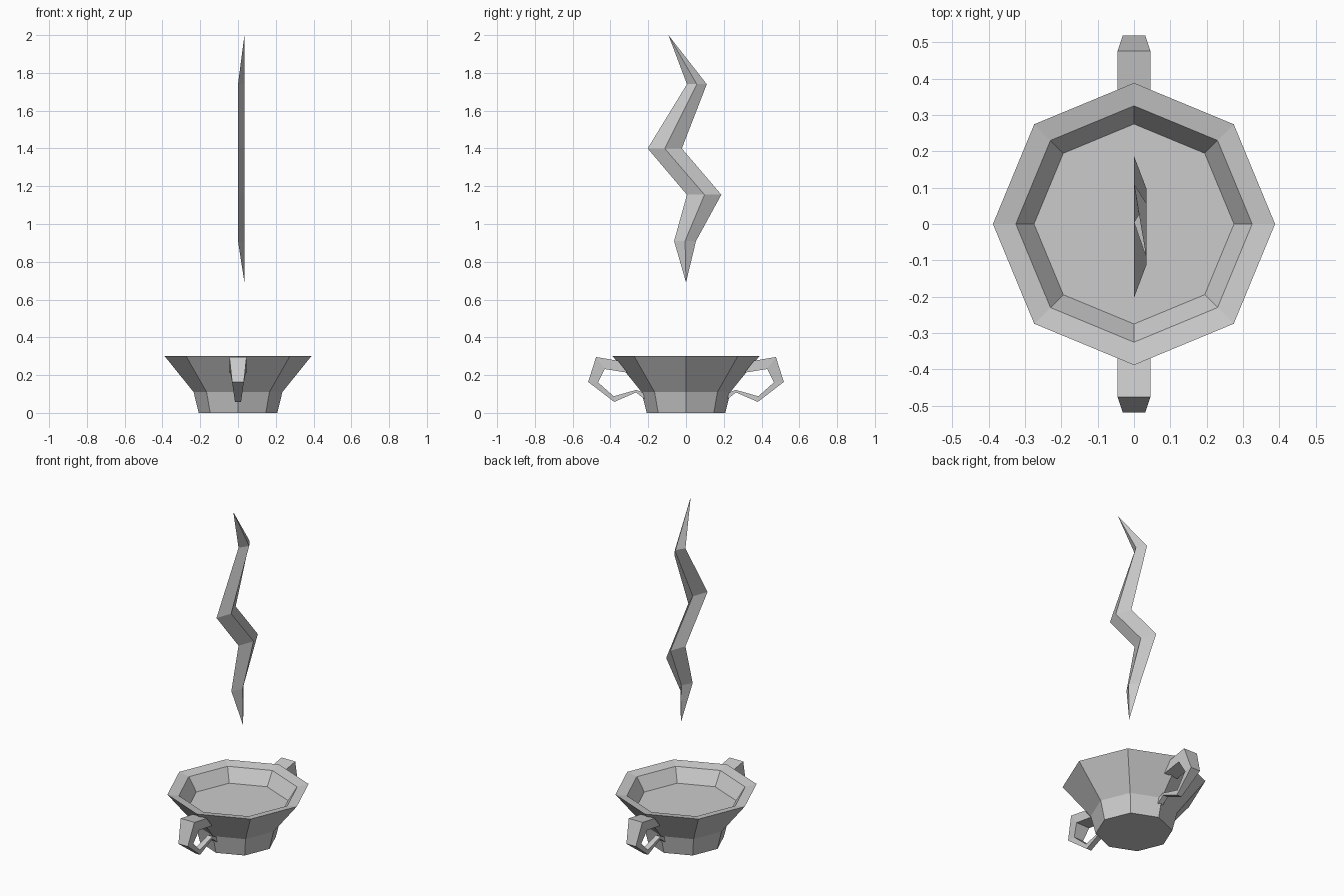
import bpy, math

if "Cube" in bpy.data.objects:
    bpy.data.objects.remove(bpy.data.objects["Cube"])

gray = bpy.data.materials.new("ceramic_gray")
gray.diffuse_color = (0.6, 0.6, 0.6, 1)
gray.use_nodes = True
gray.node_tree.nodes["Principled BSDF"].inputs["Base Color"].default_value = gray.diffuse_color


def make_object(name, verts, faces):
    mesh = bpy.data.meshes.new(name)
    mesh.from_pydata(verts, [], faces)
    mesh.materials.append(gray)
    mesh.update()
    obj = bpy.data.objects.new(name, mesh)
    bpy.context.collection.objects.link(obj)
    return obj


def skin(rings):
    """Join equal closed rings into a capped tube."""
    n = len(rings[0])
    verts = [v for ring in rings for v in ring]
    faces = [list(range(n))[::-1]]
    for k in range(len(rings) - 1):
        for i in range(n):
            j = (i + 1) % n
            faces.append((k*n + i, k*n + j, (k+1)*n + j, (k+1)*n + i))
    faces.append(list(range((len(rings) - 1) * n, len(rings) * n)))
    return verts, faces


# Eight-sided cup: base, outer wall, sloped rim, inner wall and drink surface
profile = [(0.208, 0), (0.235, 0.11), (0.388, 0.30), (0.325, 0.288), (0.275, 0.21)]
rings = [[(r * math.cos(i * math.pi / 4), r * math.sin(i * math.pi / 4), z)
          for i in range(8)] for r, z in profile]
make_object("cup", *skin(rings))

# Two tapering handles: outer (y, z), inner (y, z), half width
handle = [
    ((0.36, 0.276), (0.31, 0.213), 0.045),
    ((0.476, 0.296), (0.43, 0.232), 0.045),
    ((0.518, 0.164), (0.466, 0.162), 0.031),
    ((0.38, 0.058), (0.383, 0.088), 0.016),
    ((0.265, 0.108), (0.262, 0.122), 0.016),
    ((0.215, 0.07), (0.21, 0.10), 0.016),
]
for name, s in (("front_handle", -1), ("back_handle", 1)):
    rings = [[(s*w, s*o[0], o[1]), (-s*w, s*o[0], o[1]),
              (-s*w, s*i[0], i[1]), (s*w, s*i[0], i[1])] for o, i, w in handle]
    make_object(name, *skin(rings))

# Zigzag steam wisp: open folded strip, ridge towards +x
# each row: z, left edge y, ridge y, right edge y
wisp = [(0.91, -0.063, -0.005, 0.053), (1.155, 0.005, 0.098, 0.187),
        (1.40, -0.203, -0.113, -0.022), (1.74, 0.005, 0.057, 0.11)]
D = 0.034
verts = [(D, 0, 0.69)]
for z, a, m, b in wisp:
    verts += [(0, a, z), (D, m, z), (0, b, z)]
verts.append((D, -0.093, 2.0))
faces = [(0, 2, 1), (0, 3, 2)]
for k in range(3):
    p = 1 + 3 * k
    faces += [(p, p + 1, p + 4, p + 3), (p + 1, p + 2, p + 5, p + 4)]
faces += [(10, 11, 13), (11, 12, 13)]
make_object("steam_wisp", verts, faces)
